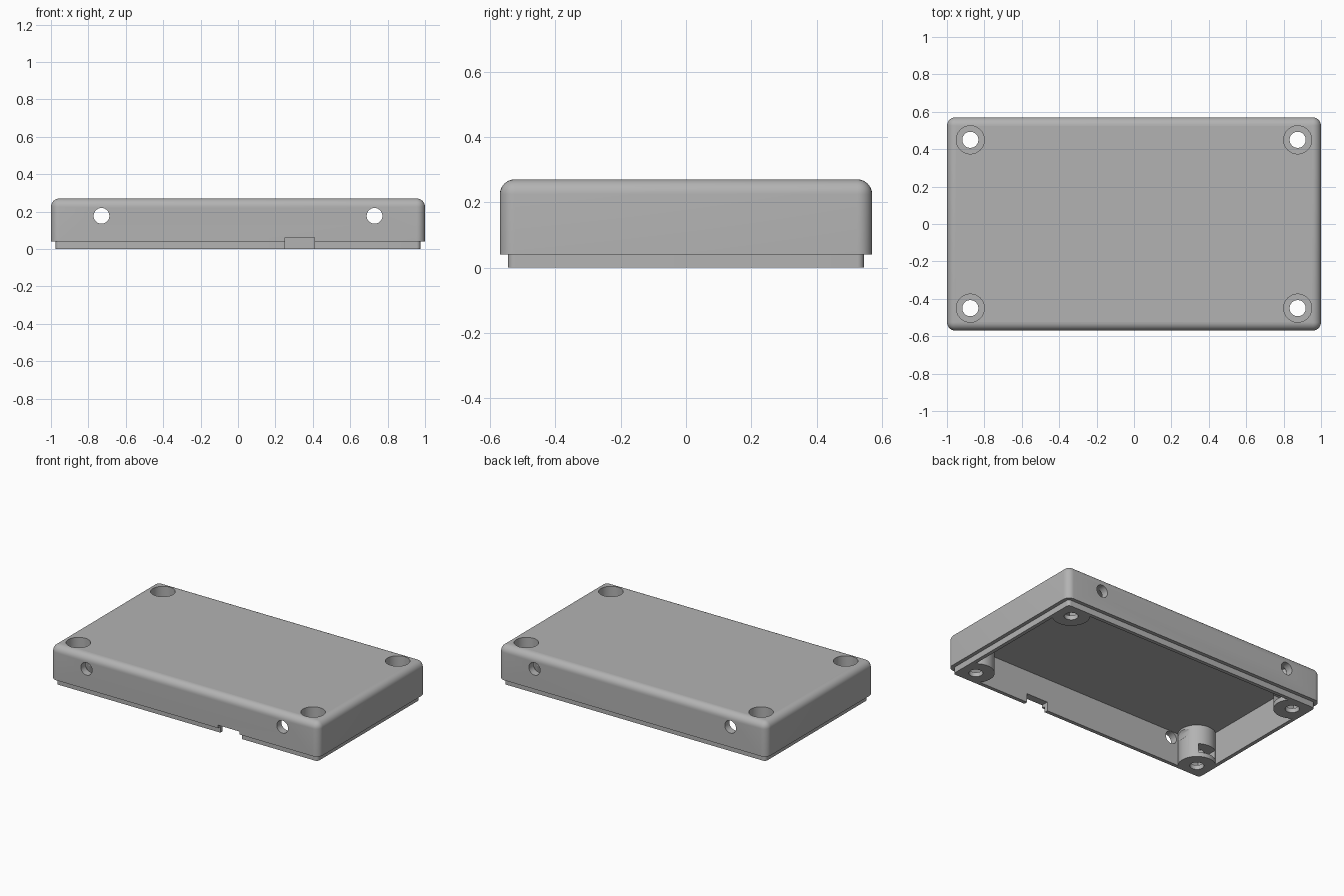
import bpy, bmesh, math
from mathutils import Matrix

cube = bpy.data.objects.get("Cube")
if cube:
    bpy.data.objects.remove(cube, do_unlink=True)

grey = bpy.data.materials.new("plain_grey")
grey.use_nodes = True
colour = (0.45, 0.45, 0.45, 1)
grey.diffuse_color = colour
grey.node_tree.nodes["Principled BSDF"].inputs["Base Color"].default_value = colour


def finish(name, bm):
    bmesh.ops.recalc_face_normals(bm, faces=bm.faces)
    mesh = bpy.data.meshes.new(name)
    bm.to_mesh(mesh)
    bm.free()
    mesh.materials.append(grey)
    obj = bpy.data.objects.new(name, mesh)
    bpy.context.collection.objects.link(obj)
    return obj


def box(name, low, high, radius=0, round_top=False):
    """Box between two corners, with rounded uprights and optionally a rounded top."""
    bm = bmesh.new()
    bmesh.ops.create_cube(bm, size=1)
    for v in bm.verts:
        v.co = [low[i] if v.co[i] < 0 else high[i] for i in range(3)]
    if radius:
        edges = []
        for e in bm.edges:
            a, b = e.verts
            upright = abs(a.co.z - b.co.z) > 1e-5
            top = not upright and a.co.z > high[2] - 1e-5
            if upright or (round_top and top):
                edges.append(e)
        bmesh.ops.bevel(bm, geom=edges, offset=radius, segments=8, profile=0.5,
                        affect='EDGES')
    return finish(name, bm)


def rod(name, x, y, z, radius, length, along_y=False):
    bm = bmesh.new()
    turn = Matrix.Rotation(math.pi / 2, 4, 'X') if along_y else Matrix()
    bmesh.ops.create_cone(bm, cap_ends=True, segments=48, radius1=radius, radius2=radius,
                          depth=length, matrix=Matrix.Translation((x, y, z)) @ turn)
    return finish(name, bm)


def combine(target, tool, operation='DIFFERENCE'):
    mod = target.modifiers.new("combine", 'BOOLEAN')
    mod.operation, mod.solver, mod.object = operation, 'EXACT', tool
    bpy.context.view_layer.objects.active = target
    bpy.ops.object.modifier_apply(modifier=mod.name)
    bpy.data.objects.remove(tool, do_unlink=True)


screws = [(sx * 0.875, sy * 0.45) for sx in (-1, 1) for sy in (-1, 1)]

# Outer cover with the inset lip below it
cover = box("enclosure_cover", (-1, -0.57, 0.04), (1, 0.57, 0.27), 0.045, True)
lip = box("lip", (-0.975, -0.545, 0), (0.975, 0.545, 0.1), 0.02)
combine(cover, lip, 'UNION')

# Hollow inside, leaving a screw boss in each corner
cavity = box("cavity", (-0.95, -0.52, -0.1), (0.95, 0.52, 0.22))
for x, y in screws:
    combine(cavity, rod("boss", x, y, 0.1, 0.115, 0.8))
combine(cover, cavity)

# Screw holes with wide counterbores from the top
for x, y in screws:
    combine(cover, rod("screw_hole", x, y, 0.1, 0.043, 0.6))
    combine(cover, rod("counterbore", x, y, 0.33, 0.075, 0.4))

# Nut slots, each open to the inside and turned a quarter from the next
for x, y in screws:
    w, reach = 0.065, 0.14
    low, high = [x - w, y - w, 0.03], [x + w, y + w, 0.09]
    axis = 1 if x * y > 0 else 0
    if (x, y)[axis] < 0:
        high[axis] += reach - w
    else:
        low[axis] -= reach - w
    combine(cover, box("nut_slot", low, high))

# Round holes through the front and back walls
for x in (-0.73, 0.73):
    combine(cover, rod("wall_hole", x, 0, 0.177, 0.042, 1.4, True))

# Cable notch in the front wall
combine(cover, box("cable_notch", (0.25, -0.7, -0.1), (0.41, -0.5, 0.06)))

bpy.ops.object.select_all(action='DESELECT')
cover.select_set(True)
bpy.context.view_layer.objects.active = cover
bpy.ops.object.shade_smooth_by_angle(angle=math.radians(30))
